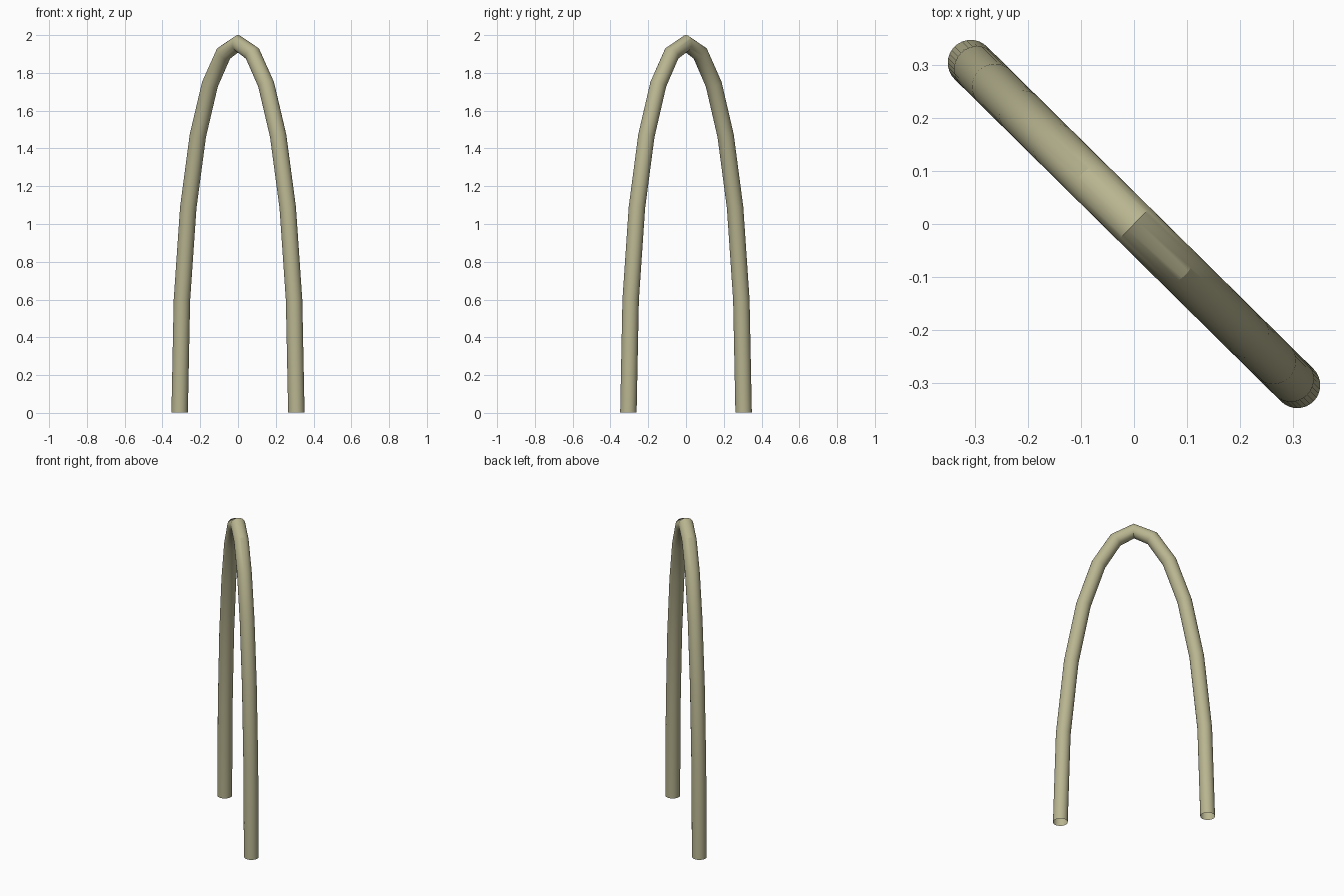
import bpy

if "Cube" in bpy.data.objects:
    bpy.data.objects.remove(bpy.data.objects["Cube"])

# Arched tube: one Bezier segment, feet on a diagonal, bevelled to a round pipe
R = 0.0435
FX, FY = 0.309, 0.305
FOOT = 0.001
APEX = 2.0 - R
HANDLE = FOOT + (APEX - FOOT) * 4 / 3

curve = bpy.data.curves.new("arched_tube", 'CURVE')
curve.dimensions = '3D'
curve.resolution_u = 12
curve.bevel_depth = R
curve.bevel_resolution = 14
curve.use_fill_caps = False

spline = curve.splines.new('BEZIER')
spline.bezier_points.add(1)
for point, side in zip(spline.bezier_points, (-1, 1)):
    x, y = side * FX, -side * FY
    point.handle_left_type = point.handle_right_type = 'FREE'
    point.co = (x, y, FOOT)
    up, down = (x, y, HANDLE), (x, y, FOOT - 0.5)
    point.handle_right = up if side < 0 else down
    point.handle_left = down if side < 0 else up

arch = bpy.data.objects.new("arched_tube", curve)
bpy.context.collection.objects.link(arch)

# Turn into a smooth shaded mesh
bpy.context.view_layer.objects.active = arch
arch.select_set(True)
bpy.ops.object.convert(target='MESH')
arch = bpy.context.object
bpy.ops.object.shade_smooth_by_angle()

# Pale olive colour
mat = bpy.data.materials.new("pale_olive")
mat.diffuse_color = (0.48, 0.46, 0.28, 1)
mat.use_nodes = True
mat.node_tree.nodes["Principled BSDF"].inputs["Base Color"].default_value = mat.diffuse_color
arch.data.materials.clear()
arch.data.materials.append(mat)
